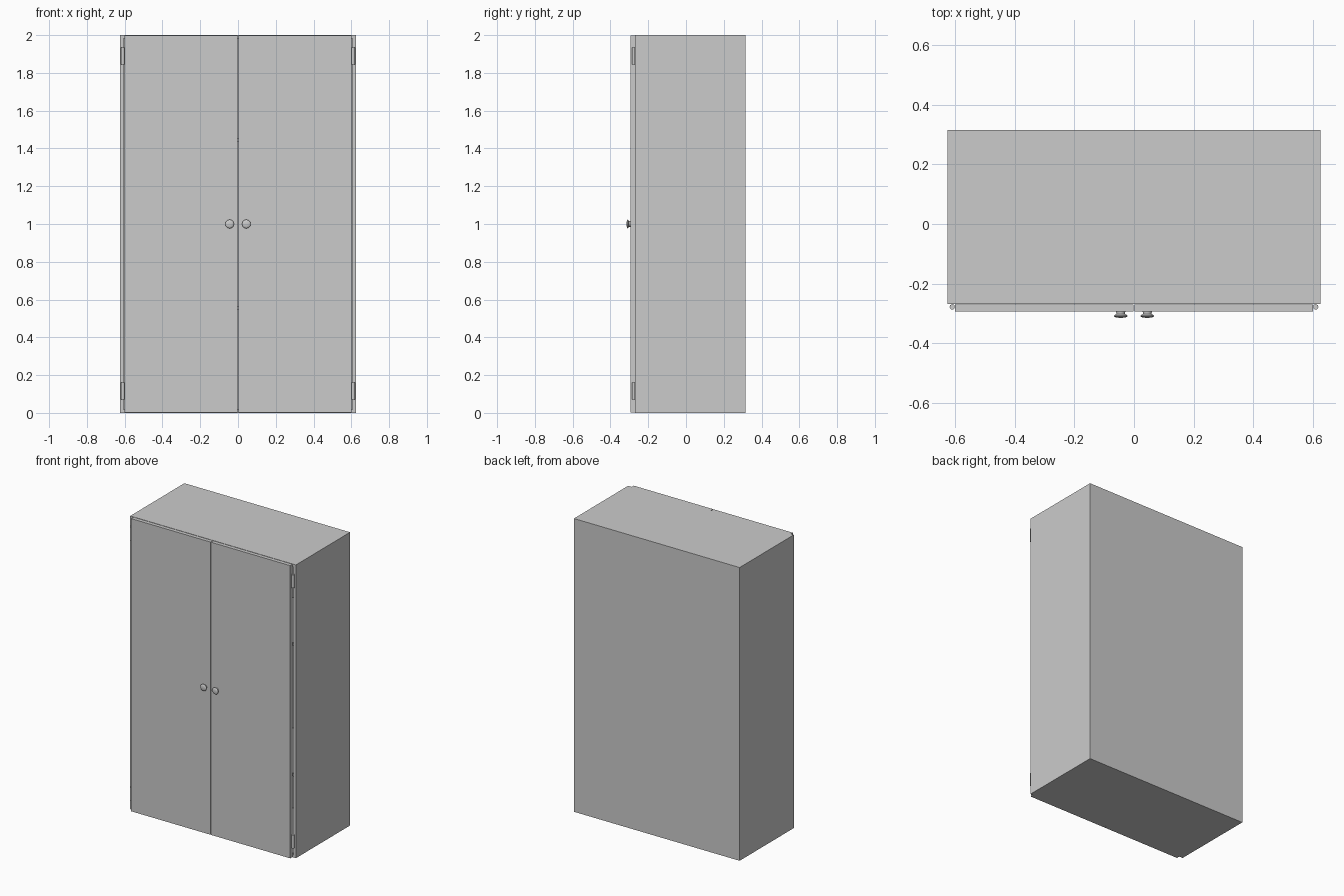
import bpy, bmesh, math
from mathutils import Matrix

if "Cube" in bpy.data.objects:
    bpy.data.objects.remove(bpy.data.objects["Cube"])

W, H, T = 0.625, 2.0, 0.025      # half width, height, panel thickness
BACK, FRONT = 0.315, -0.269      # carcass depth range
DOOR_FRONT = -0.294


def finish(name, bm, smooth=False):
    bmesh.ops.recalc_face_normals(bm, faces=bm.faces[:])
    mesh = bpy.data.meshes.new(name)
    bm.to_mesh(mesh)
    bm.free()
    ob = bpy.data.objects.new(name, mesh)
    bpy.context.collection.objects.link(ob)
    if smooth:
        bpy.ops.object.select_all(action='DESELECT')
        bpy.context.view_layer.objects.active = ob
        ob.select_set(True)
        bpy.ops.object.shade_smooth_by_angle(angle=math.radians(40))
    return ob


def box(name, x0, x1, y0, y1, z0, z1):
    bm = bmesh.new()
    bmesh.ops.create_cube(bm, size=1)
    for v in bm.verts:
        v.co.x = x0 if v.co.x < 0 else x1
        v.co.y = y0 if v.co.y < 0 else y1
        v.co.z = z0 if v.co.z < 0 else z1
    return finish(name, bm)


def hinge(name, x, z):
    bm = bmesh.new()
    bmesh.ops.create_cone(bm, cap_ends=True, segments=16, radius1=0.009,
                          radius2=0.009, depth=0.09,
                          matrix=Matrix.Translation((x, -0.278, z)))
    finish(name, bm, True)


def knob(name, x, z):
    # Profile of (radius, distance out from the door)
    profile = [(0.016, -0.001), (0.0145, 0.004), (0.015, 0.008), (0.0225, 0.013),
               (0.023, 0.015), (0.020, 0.018), (0.012, 0.0203), (0, 0.021)]
    bm = bmesh.new()
    vs = [bm.verts.new((x + r, DOOR_FRONT - d, z)) for r, d in profile]
    edges = [bm.edges.new(p) for p in zip(vs, vs[1:])]
    bmesh.ops.spin(bm, geom=vs + edges, cent=(x, 0, z), axis=(0, 1, 0),
                   angle=math.tau, steps=24)
    bmesh.ops.remove_doubles(bm, verts=bm.verts[:], dist=0.0001)
    finish(name, bm, True)


# Hollow carcass: one box with the front opening pushed inwards
bm = bmesh.new()
bmesh.ops.create_cube(bm, size=1)
for v in bm.verts:
    v.co.x *= 2 * W
    v.co.y = FRONT if v.co.y < 0 else BACK
    v.co.z = 0 if v.co.z < 0 else H
bm.normal_update()
front = min(bm.faces, key=lambda f: f.calc_center_median().y)
bmesh.ops.inset_region(bm, faces=[front], thickness=T)
inner = bmesh.ops.extrude_discrete_faces(bm, faces=[front])["faces"][0]
bmesh.ops.translate(bm, verts=inner.verts[:], vec=(0, BACK - FRONT - T, 0))
finish("carcass", bm)

# Shelves
for i, z in enumerate((0.555, 1.445)):
    box(f"shelf_{i + 1}", -W + T, W - T, FRONT + 0.015, BACK - T,
        z - 0.01, z + 0.01)

# Doors with their knobs and hinges
for side, s in (("left", -1), ("right", 1)):
    xs = sorted((s * 0.002, s * 0.6))
    box(f"{side}_door", xs[0], xs[1], DOOR_FRONT, FRONT - 0.0005, 0.002, H - 0.002)
    knob(f"{side}_knob", s * 0.0445, 1.0)
    for level, z in (("lower", 0.115), ("upper", 1.89)):
        hinge(f"{side}_{level}_hinge", s * 0.6095, z)
